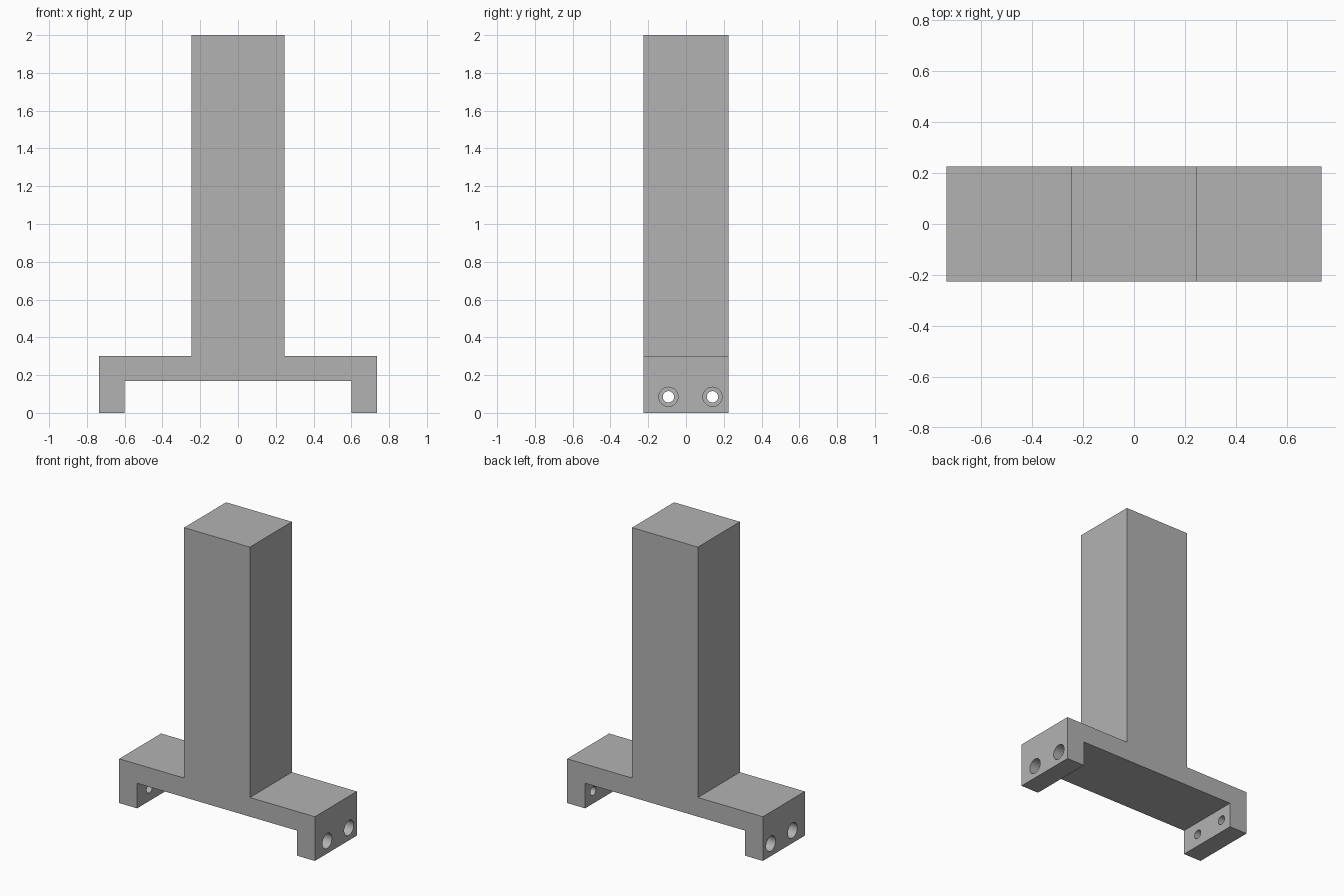
import bpy
import bmesh
import math

if "Cube" in bpy.data.objects:
    bpy.data.objects.remove(bpy.data.objects["Cube"], do_unlink=True)

grey = bpy.data.materials.new("plain grey")
grey.use_nodes = True
colour = (0.45, 0.45, 0.45, 1)
grey.diffuse_color = colour
grey.node_tree.nodes["Principled BSDF"].inputs["Base Color"].default_value = colour

DEPTH = 0.45
END, LEG_INNER, POST = 0.735, 0.6, 0.247
TOP, SHOULDER, UNDERSIDE = 2.0, 0.3, 0.17

# Bracket body: half profile, mirrored and extruded front to back
half = [(LEG_INNER, UNDERSIDE), (LEG_INNER, 0), (END, 0),
        (END, SHOULDER), (POST, SHOULDER), (POST, TOP)]
profile = half + [(-x, z) for x, z in reversed(half)]
bm = bmesh.new()
face = bm.faces.new([bm.verts.new((x, -DEPTH / 2, z)) for x, z in profile])
ext = bmesh.ops.extrude_face_region(bm, geom=[face])
verts = [g for g in ext["geom"] if isinstance(g, bmesh.types.BMVert)]
bmesh.ops.translate(bm, verts=verts, vec=(0, DEPTH, 0))
bmesh.ops.recalc_face_normals(bm, faces=bm.faces)
mesh = bpy.data.meshes.new("post_bracket")
bm.to_mesh(mesh)
bm.free()
mesh.materials.append(grey)
body = bpy.data.objects.new("post_bracket", mesh)
bpy.context.collection.objects.link(body)


def cut_hole(x, y, radius, length):
    """Bore a round hole along x into the legs."""
    bpy.ops.mesh.primitive_cylinder_add(
        vertices=32, radius=radius, depth=length,
        location=(x, y, 0.085), rotation=(0, math.pi / 2, 0))
    cutter = bpy.context.object
    cutter.name = "hole_cutter"
    cutter.data.materials.append(grey)
    cutter.hide_render = True
    mod = body.modifiers.new("hole", "BOOLEAN")
    mod.operation = "DIFFERENCE"
    mod.solver = "EXACT"
    mod.object = cutter
    bpy.context.view_layer.objects.active = body
    bpy.ops.object.modifier_apply(modifier=mod.name)
    bpy.data.objects.remove(cutter, do_unlink=True)


# Screw holes through both legs, with wider recesses on the outer faces
for y in (-0.093, 0.14):
    for side in (-1, 1):
        cut_hole(side * 0.67, y, 0.03, 0.3)
        cut_hole(side * END, y, 0.051, 0.14)

bpy.ops.object.select_all(action="DESELECT")
body.select_set(True)
bpy.context.view_layer.objects.active = body
bpy.ops.object.shade_smooth_by_angle(angle=math.radians(30))
